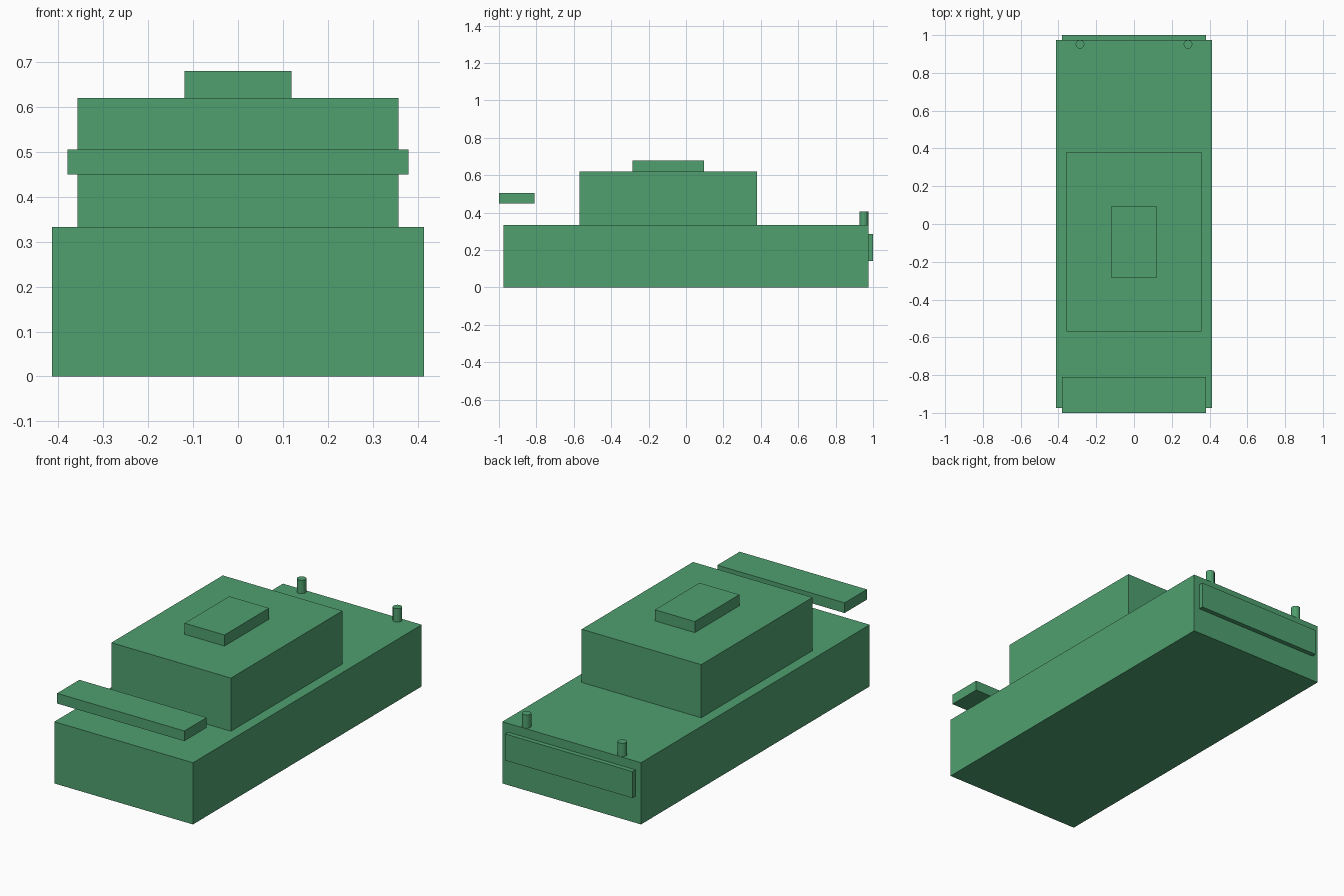
import bpy

if "Cube" in bpy.data.objects:
    bpy.data.objects.remove(bpy.data.objects["Cube"])

# The single green colour
green = bpy.data.materials.new("leaf_green")
green.diffuse_color = (0.08, 0.352, 0.16, 1.0)
green.use_nodes = True
green.node_tree.nodes["Principled BSDF"].inputs["Base Color"].default_value = green.diffuse_color


def box(name, x_half, y_range, z_range):
    """Box symmetric in x, spanning the given y and z ranges."""
    (y0, y1), (z0, z1) = y_range, z_range
    verts = [(x, y, z) for x in (-x_half, x_half) for y in (y0, y1) for z in (z0, z1)]
    faces = [(0, 1, 3, 2), (4, 6, 7, 5), (0, 4, 5, 1),
             (2, 3, 7, 6), (0, 2, 6, 4), (1, 5, 7, 3)]
    mesh = bpy.data.meshes.new(name)
    mesh.from_pydata(verts, [], faces)
    mesh.materials.append(green)
    obj = bpy.data.objects.new(name, mesh)
    bpy.context.collection.objects.link(obj)
    return obj


# Main body, cabin and roof hatch
box("body", 0.414, (-0.975, 0.975), (0.0, 0.333))
box("cabin", 0.357, (-0.57, 0.38), (0.333, 0.62))
box("roof_hatch", 0.119, (-0.285, 0.095), (0.62, 0.68))

# Floating bar over the front, thin panel on the back
box("front_bar", 0.38, (-1.0, -0.81), (0.45, 0.505))
box("rear_panel", 0.38, (0.975, 1.0), (0.143, 0.286))

# Two short pegs at the rear corners
for side, label in ((-1, "left"), (1, "right")):
    bpy.ops.mesh.primitive_cylinder_add(
        vertices=12, radius=0.0235, depth=0.072,
        location=(side * 0.286, 0.951, 0.333 + 0.036))
    peg = bpy.context.object
    peg.name = f"rear_peg_{label}"
    peg.data.materials.append(green)
